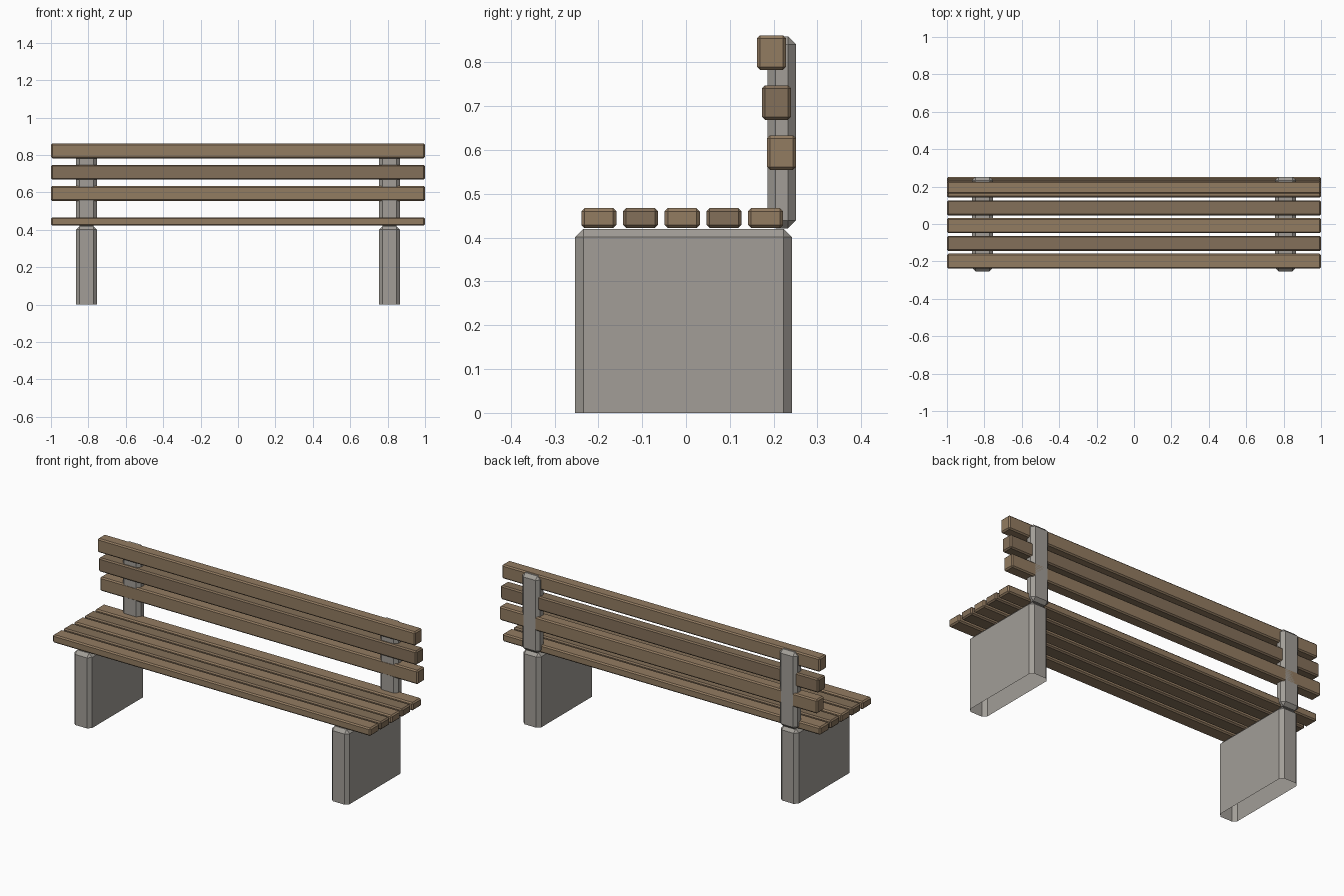
import bpy, bmesh

if "Cube" in bpy.data.objects:
    bpy.data.objects.remove(bpy.data.objects["Cube"])


def material(name, rgb):
    m = bpy.data.materials.new(name)
    m.diffuse_color = (*rgb, 1)
    m.use_nodes = True
    m.node_tree.nodes["Principled BSDF"].inputs["Base Color"].default_value = m.diffuse_color
    return m


CONCRETE = material("concrete", (0.36, 0.34, 0.31))
WOOD = [material("light_wood", (0.29, 0.20, 0.12)),
        material("dark_wood", (0.23, 0.16, 0.10))]


def block(name, lo, hi, chamfer, mat, open_bottom=False):
    """Chamfered box between two corners, optionally with no underside."""
    bm = bmesh.new()
    bmesh.ops.create_cube(bm, size=1)
    for v in bm.verts:
        v.co = [(a + b) / 2 + c * (b - a) for a, b, c in zip(lo, hi, v.co)]
    bm.normal_update()
    edges = list(bm.edges)
    if open_bottom:
        edges = [e for e in edges if max(v.co.z for v in e.verts) > lo[2] + 1e-5]
    bmesh.ops.bevel(bm, geom=edges, offset=chamfer, segments=1,
                    affect='EDGES', clamp_overlap=True)
    if open_bottom:
        under = [f for f in bm.faces
                 if all(v.co.z < lo[2] + 1e-5 for v in f.verts)]
        bmesh.ops.delete(bm, geom=under, context='FACES')
    mesh = bpy.data.meshes.new(name)
    bm.to_mesh(mesh)
    bm.free()
    mesh.materials.append(mat)
    obj = bpy.data.objects.new(name, mesh)
    bpy.context.collection.objects.link(obj)
    return obj


# Concrete slab legs and back posts
for side, x in (("left", -0.81), ("right", 0.81)):
    block(side + "_leg", (x - 0.056, -0.253, 0), (x + 0.056, 0.242, 0.42),
          0.019, CONCRETE, open_bottom=True)
    block(side + "_back_post", (x - 0.056, 0.186, 0.421), (x + 0.056, 0.251, 0.859),
          0.018, CONCRETE)

# Seat slats, front to back
for i in range(5):
    y = -0.199 + i * 0.0952
    block(f"seat_slat_{i + 1}", (-1, y - 0.04, 0.422), (1, y + 0.04, 0.467),
          0.007, WOOD[i % 2])

# Backrest slats, top to bottom, stepping backwards
for i in range(3):
    y, z = 0.195 + i * 0.0115, 0.822 - i * 0.114
    block(f"back_slat_{i + 1}", (-1, y - 0.033, z - 0.0395), (1, y + 0.033, z + 0.0395),
          0.007, WOOD[i % 2])
